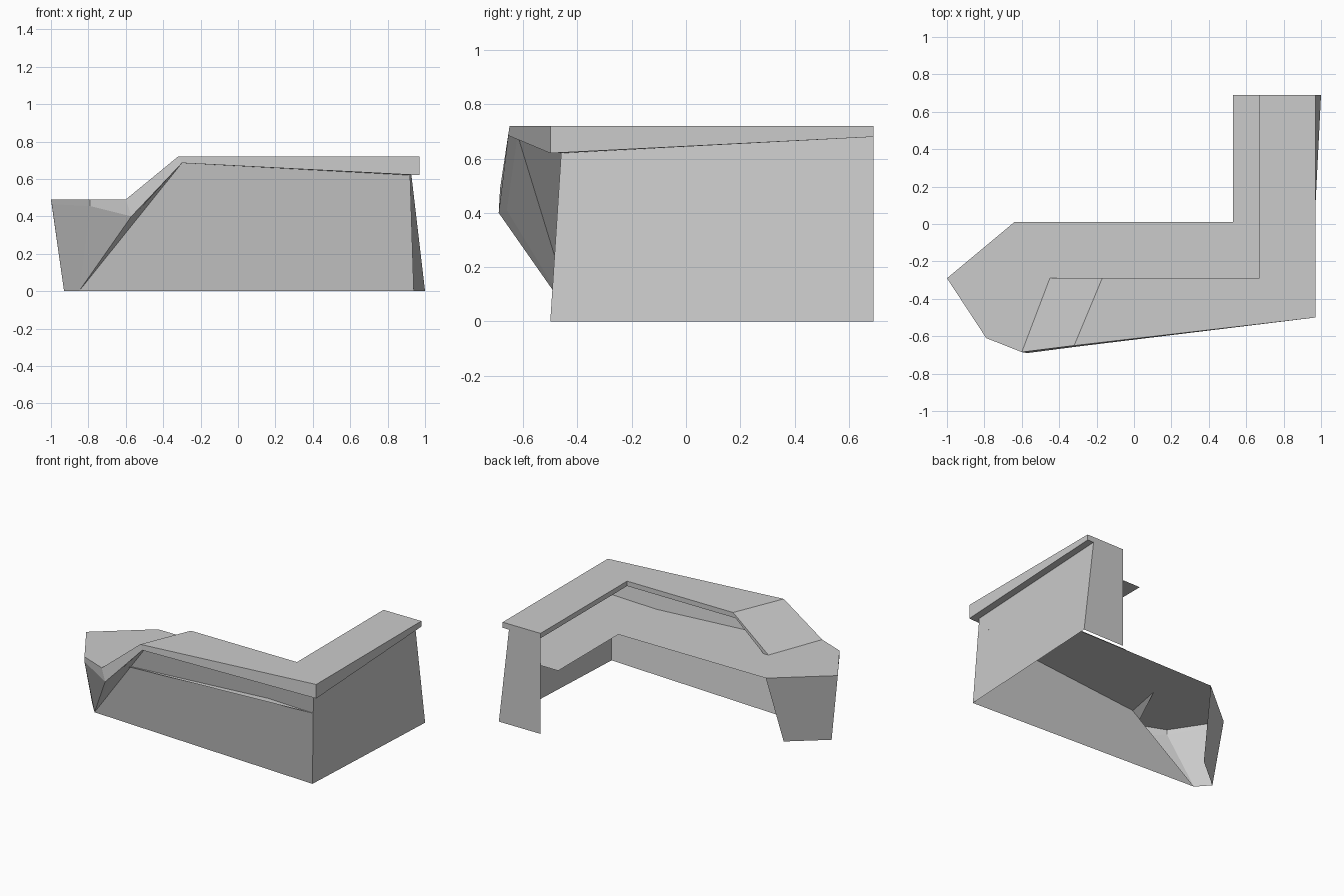
import bpy

if "Cube" in bpy.data.objects:
    bpy.data.objects.remove(bpy.data.objects["Cube"])


def make(name, verts, faces):
    mesh = bpy.data.meshes.new(name)
    mesh.from_pydata(verts, [], faces)
    mesh.update()
    obj = bpy.data.objects.new(name, mesh)
    bpy.context.collection.objects.link(obj)
    return obj


def loft(name, stations, closed=False):
    """Skin a row of matching cross-sections with quads."""
    n = len(stations[0])
    verts = [p for s in stations for p in s]
    faces = []
    for i in range(len(stations) - 1):
        for j in range(n if closed else n - 1):
            k = (j + 1) % n
            a, b = i * n, (i + 1) * n
            faces.append((a + j, b + j, b + k, a + k))
    return make(name, verts, faces)


DESK = 0.49   # work surface height
TOP = 0.72    # raised counter height

# Raised counter sections: inner lip bottom, inner top, outer top, fascia bottom, panel top
end = [(.67, .69, .685), (.67, .69, TOP), (.97, .69, TOP), (.97, .69, .68), (.92, .69, .68)]
corner = [(.67, -.29, .685), (.67, -.29, TOP), (.97, -.5, TOP), (.97, -.5, .62), (.92, -.46, .62)]
crest = [(-.19, -.29, .685), (-.17, -.29, TOP), (-.32, -.65, TOP), (-.3, -.655, .685), (-.3, -.62, .685)]
foot = [(-.41, -.29, DESK), (-.45, -.29, DESK), (-.6, -.685, DESK), (-.57, -.69, .40), (-.55, -.66, .41)]
loft("raised_counter", [end, corner, crest, foot], closed=True)

# Leaning outer panels under the counter
toe = (-.85, -.41, 0)
loft("outer_panels", [
    [end[4], (1.0, .69, 0)],
    [corner[4], (.94, -.5, 0)],
    [crest[4], toe]])
make("corner_sliver_panel", [crest[4], foot[4], toe], [(0, 1, 2)])

# End panel closing the wing, including the counter end
make("wing_end_panel", [(.67, .69, 0), (1.0, .69, 0), end[4], end[3], end[2], end[1]],
     [(0, 1, 2, 3, 4, 5)])

# Work surface
outline = [(-1, -.29), (-.64, .01), (.53, .01), (.53, .69), (.92, .69),
           (.925, -.47), (-.44, -.57), (-.6, -.685), (-.79, -.61)]
make("work_surface", [(x, y, DESK) for x, y in reversed(outline)], [tuple(range(len(outline)))])

# Pointed end: fascia, leaning panels and back leg panel
nose_base = (-.93, -.32, 0)
loft("nose_fascia", [
    [foot[2], foot[3]],
    [(-.79, -.61, DESK), (-.79, -.61, .455)],
    [(-1, -.29, DESK), (-.996, -.29, .465)]])
make("nose_panels",
     [foot[3], (-.79, -.61, .455), (-.996, -.29, .465), nose_base, toe, foot[4]],
     [(0, 1, 4), (1, 2, 3, 4), (5, 0, 4)])
make("nose_leg_panel", [(-1, -.29, DESK), (-.64, .01, DESK), (-.69, -.12, 0), nose_base],
     [(0, 1, 2, 3)])
